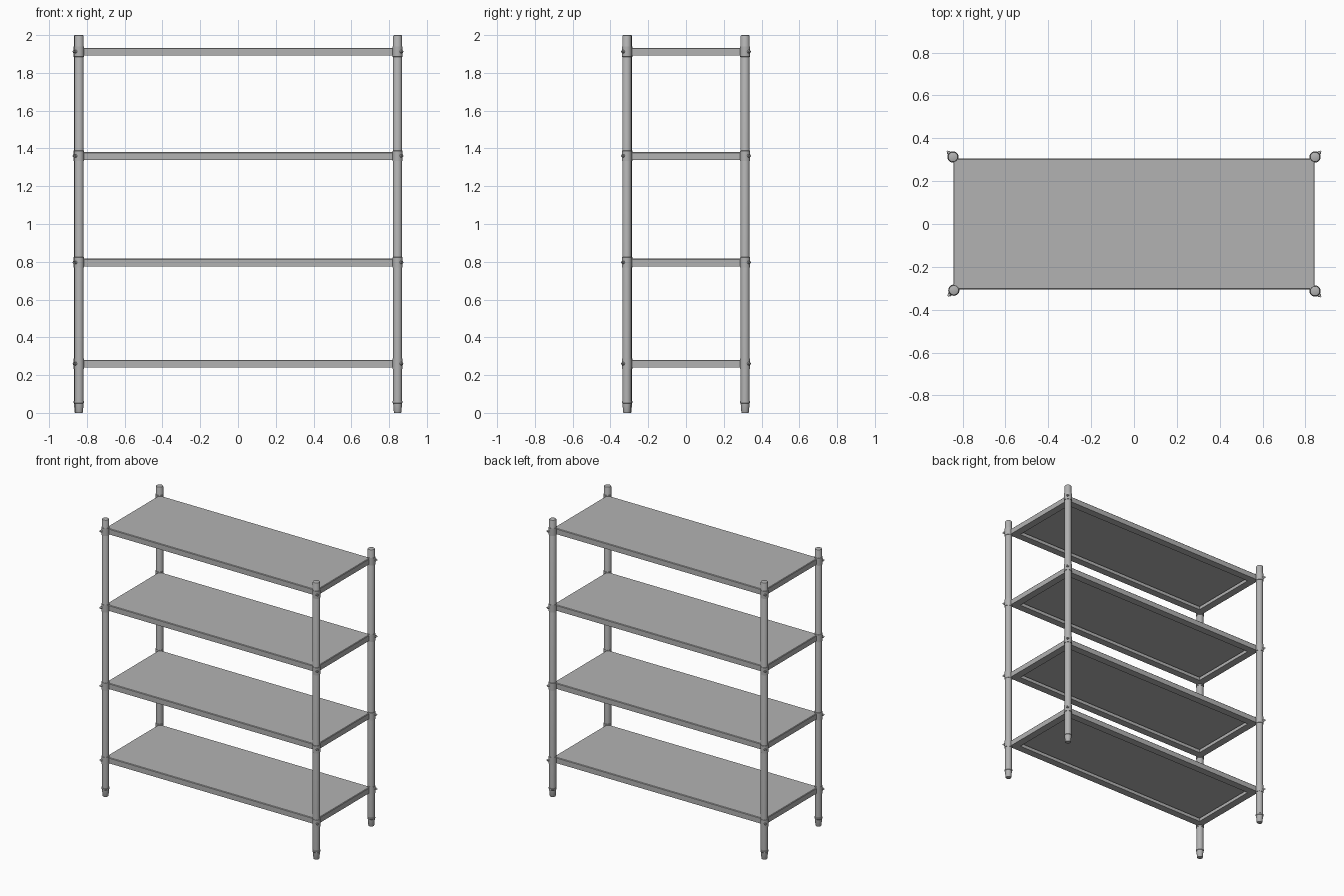
import bpy, bmesh, math
from mathutils import Matrix, Vector

if "Cube" in bpy.data.objects:
    bpy.data.objects.remove(bpy.data.objects["Cube"])

PX, PY = 0.845, 0.313          # post centres
SX, SY = 0.843, 0.306          # shelf half sizes
SHELVES = [0.240, 0.776, 1.340, 1.892]
H, T = 0.041, 0.003            # shelf height, sheet thickness
SIDES = 24

steel = bpy.data.materials.new("dark_steel")
steel.diffuse_color = (0.45, 0.45, 0.45, 1)
steel.use_nodes = True
steel.node_tree.nodes["Principled BSDF"].inputs["Base Color"].default_value = steel.diffuse_color


def finish(name, bm, smooth=True):
    bmesh.ops.recalc_face_normals(bm, faces=bm.faces)
    me = bpy.data.meshes.new(name)
    bm.to_mesh(me)
    bm.free()
    me.materials.append(steel)
    ob = bpy.data.objects.new(name, me)
    bpy.context.collection.objects.link(ob)
    if smooth:
        bpy.ops.object.select_all(action='DESELECT')
        ob.select_set(True)
        bpy.context.view_layer.objects.active = ob
        bpy.ops.object.shade_smooth_by_angle(angle=math.radians(35))
    return ob


def skin(bm, rings):
    """Bridge equal-length rings of points and cap both ends."""
    loops = [[bm.verts.new(p) for p in r] for r in rings]
    n = len(loops[0])
    for a, b in zip(loops, loops[1:]):
        for i in range(n):
            bm.faces.new((a[i], a[(i + 1) % n], b[(i + 1) % n], b[i]))
    bm.faces.new(loops[0])
    bm.faces.new(loops[-1])


def lathe(name, profile, x, y):
    bm = bmesh.new()
    angles = [2 * math.pi * i / SIDES for i in range(SIDES)]
    skin(bm, [[(x + r * math.cos(a), y + r * math.sin(a), z) for a in angles]
              for r, z in profile])
    return finish(name, bm)


def shelf(name, zb):
    # folded sheet: top, side, return flange, upturned lip, then the inside
    zt = zb + H
    profile = [(0.004, zt), (0, zt - 0.004), (0, zb), (0.053, zb),
               (0.053, zb + 0.024), (0.053 - T, zb + 0.024),
               (0.053 - T, zb + T), (T, zb + T), (T, zt - T)]
    bm = bmesh.new()
    skin(bm, [[(sx * (SX - d), sy * (SY - d), z)
               for sx, sy in ((-1, -1), (1, -1), (1, 1), (-1, 1))]
              for d, z in profile])
    return finish(name, bm, False)


def bolt(name, x, y, z):
    # bolt head and shank tip pointing diagonally outward through the collar
    bm = bmesh.new()
    rot = Matrix.Rotation(math.atan2(math.copysign(1, y), math.copysign(1, x)), 4, 'Z')
    base = Matrix.Translation(Vector((x, y, z))) @ rot
    for r, r2, depth, out in ((0.009, 0.008, 0.010, 0.029), (0.005, 0.004, 0.010, 0.034)):
        bmesh.ops.create_cone(bm, cap_ends=True, segments=12, radius1=r, radius2=r2,
                              depth=depth, matrix=base
                              @ Matrix.Translation((out, 0, 0))
                              @ Matrix.Rotation(math.pi / 2, 4, 'Y'))
    return finish(name, bm)


# Shelves
for i, z in enumerate(SHELVES, 1):
    shelf(f"shelf_{i}", z)

# Posts, feet, collars and bolts at the four corners
for sx, side in ((-1, "left"), (1, "right")):
    for sy, end in ((-1, "front"), (1, "back")):
        x, y, tag = sx * PX, sy * PY, f"{end}_{side}"
        if tag == "front_left":        # this post sits slightly inward
            x, y = x + 0.004, y + 0.004
        lathe(f"post_{tag}", [(0.024, 0.055), (0.024, 1.994), (0.022, 1.998),
                              (0.018, 2.0)], x, y)
        lathe(f"foot_{tag}", [(0.018, 0), (0.020, 0.004), (0.0235, 0.05),
                              (0.026, 0.053), (0.026, 0.062), (0.023, 0.064)], x, y)
        for i, z in enumerate(SHELVES, 1):
            zc = z + H / 2
            lathe(f"collar_{tag}_{i}", [(0.024, zc - 0.028), (0.0262, zc - 0.027),
                                        (0.0262, zc + 0.027), (0.024, zc + 0.028)], x, y)
            bolt(f"bolt_{tag}_{i}", x, y, zc)
